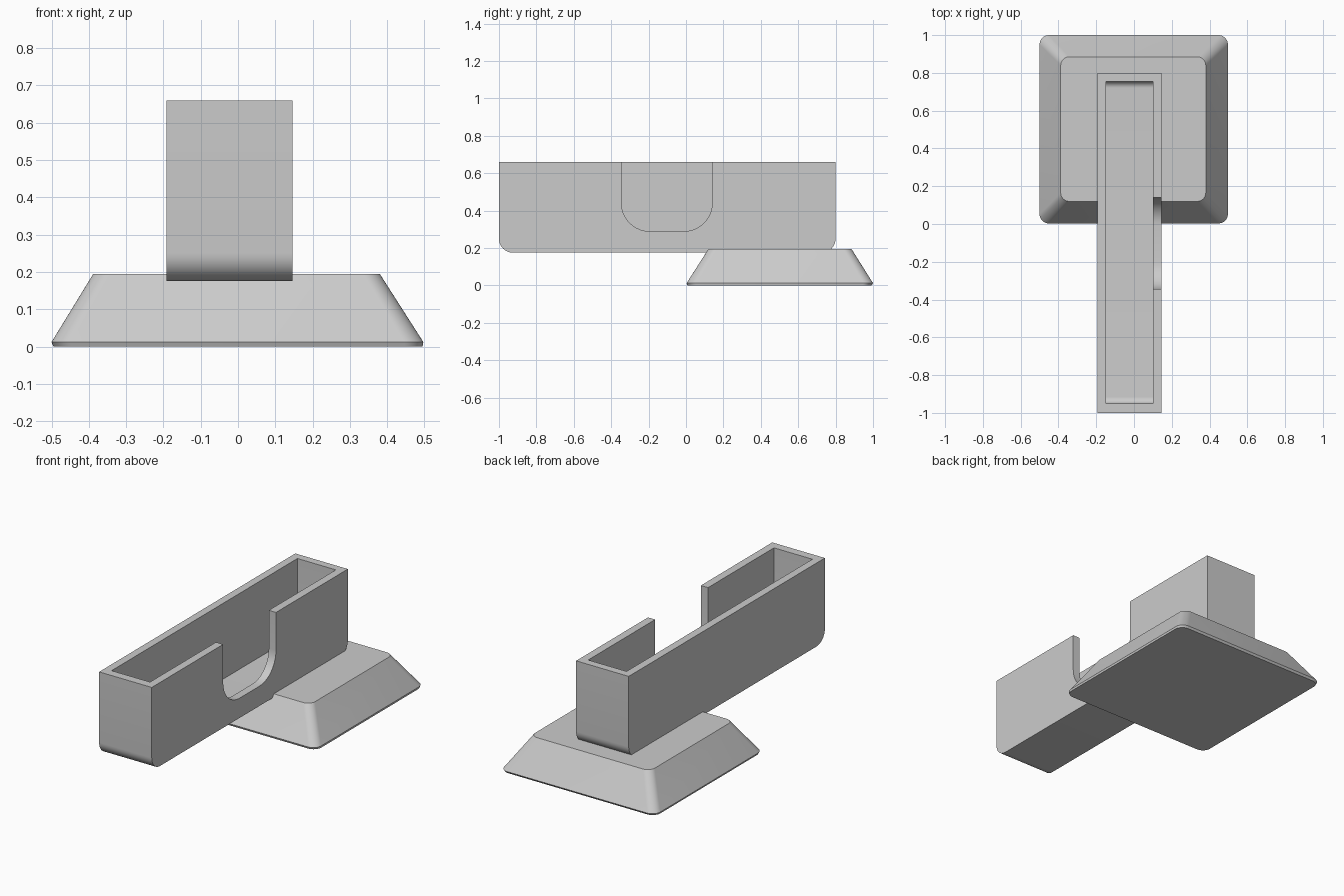
import bpy, bmesh, math
from mathutils import Vector

cube = bpy.data.objects.get("Cube")
if cube:
    bpy.data.objects.remove(cube, do_unlink=True)

grey = bpy.data.materials.new("plain grey")
grey.use_nodes = True
colour = (0.6, 0.6, 0.6, 1)
grey.diffuse_color = colour
grey.node_tree.nodes["Principled BSDF"].inputs["Base Color"].default_value = colour


def rounded_rect(u0, u1, v0, v1, radii, steps=10):
    """Counter-clockwise outline; radii start at the (u0, v0) corner."""
    points = []
    corners = [(u0, v0, 1, 1), (u1, v0, -1, 1), (u1, v1, -1, -1), (u0, v1, 1, -1)]
    for i, ((u, v, su, sv), r) in enumerate(zip(corners, radii)):
        if r == 0:
            points.append((u, v))
            continue
        for k in range(steps + 1):
            a = math.pi * (1 + i / 2 + k / steps / 2)
            points.append((u + su * r + r * math.cos(a), v + sv * r + r * math.sin(a)))
    return points


def loft(name, rings):
    """Closed solid through matching rings of points."""
    bm = bmesh.new()
    loops = [[bm.verts.new(p) for p in ring] for ring in rings]
    n = len(loops[0])
    bm.faces.new(loops[0][::-1])
    bm.faces.new(loops[-1])
    for a, b in zip(loops, loops[1:]):
        for i in range(n):
            j = (i + 1) % n
            bm.faces.new((a[i], a[j], b[j], b[i]))
    bmesh.ops.recalc_face_normals(bm, faces=bm.faces)
    mesh = bpy.data.meshes.new(name)
    bm.to_mesh(mesh)
    bm.free()
    obj = bpy.data.objects.new(name, mesh)
    bpy.context.collection.objects.link(obj)
    mesh.materials.append(grey)
    return obj


def side_prism(name, x0, x1, outline):
    return loft(name, [[(x, y, z) for y, z in outline] for x in (x0, x1)])


def activate(obj):
    bpy.ops.object.select_all(action="DESELECT")
    obj.select_set(True)
    bpy.context.view_layer.objects.active = obj


def cut(target, cutter):
    mod = target.modifiers.new("cut", "BOOLEAN")
    mod.operation = "DIFFERENCE"
    mod.solver = "EXACT"
    mod.object = cutter
    activate(target)
    bpy.ops.object.modifier_apply(modifier=mod.name)
    bpy.data.objects.remove(cutter, do_unlink=True)


# Tapered foot with rounded corners and a thin undercut rim
foot_levels = [(0.0, -0.495, 0.495, 0.008, 0.992, 0.05),
               (0.012, -0.5, 0.497, 0.003, 1.0, 0.05),
               (0.195, -0.388, 0.38, 0.12, 0.885, 0.045)]
foot = loft("foot", [[(x, y, z) for x, y in rounded_rect(x0, x1, y0, y1, [r] * 4)]
                     for z, x0, x1, y0, y1, r in foot_levels])

# Long open tray, rounded along its two bottom end edges
tray = side_prism("tray", -0.192, 0.146,
                  rounded_rect(-1.0, 0.8, 0.175, 0.66, (0.075, 0.075, 0, 0)))
cut(tray, side_prism("tray_hollow", -0.147, 0.1,
                     rounded_rect(-0.95, 0.755, 0.22, 0.8, (0.035, 0.035, 0, 0))))
# U-shaped opening in the left wall
cut(tray, side_prism("wall_notch", 0.05, 0.25,
                     rounded_rect(-0.345, 0.14, 0.29, 0.8, (0.15, 0.15, 0, 0))))

for part in (foot, tray):
    activate(part)
    bpy.ops.object.shade_smooth_by_angle(angle=math.radians(25))
